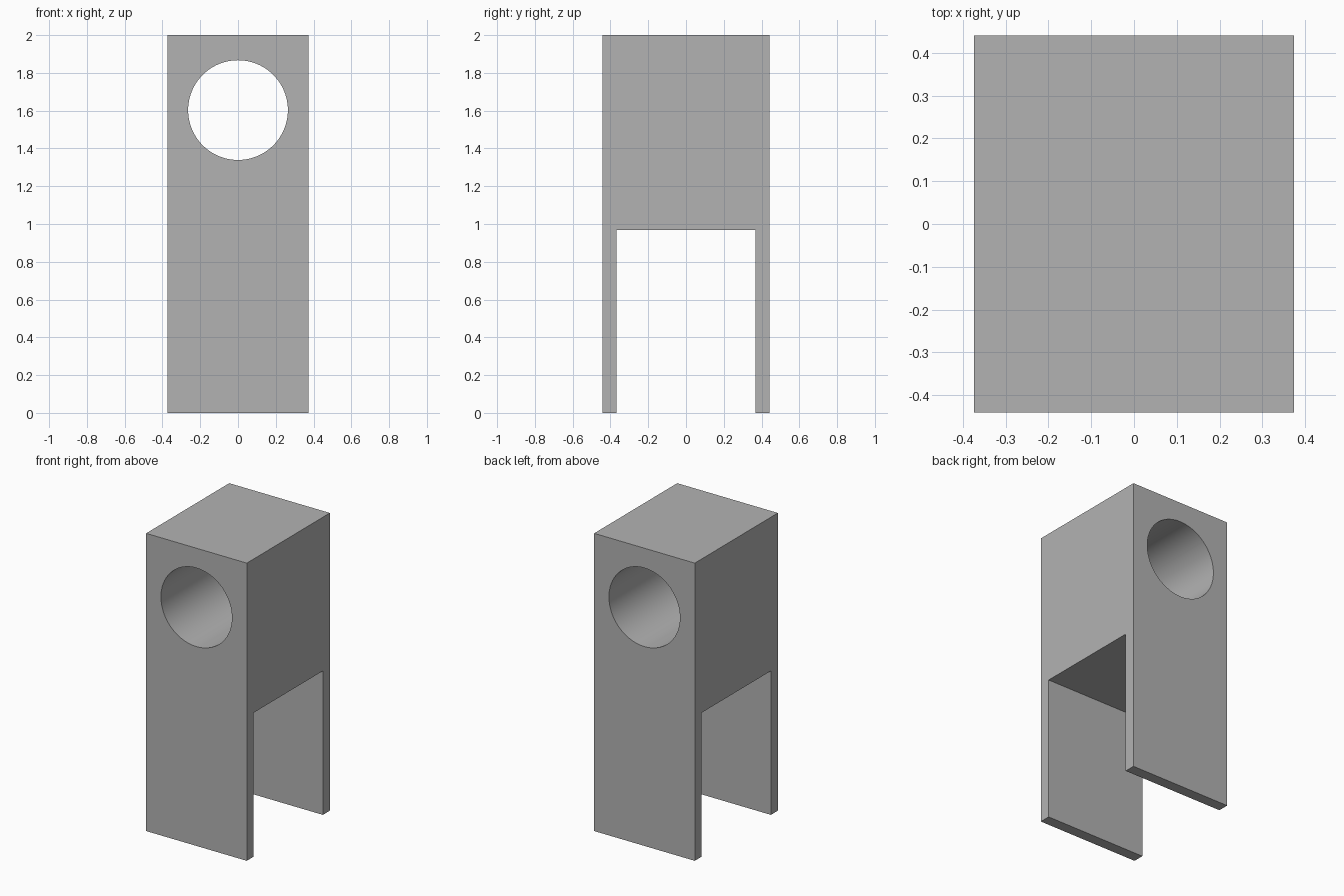
import bpy
import bmesh
import math

default = bpy.data.objects.get("Cube")
if default:
    bpy.data.objects.remove(default, do_unlink=True)

HALF_X, HALF_Y, HEIGHT = 0.374, 0.441, 2.0
SLOT_Y, SLOT_Z = 0.367, 0.967
BORE_Z, BORE_R = 1.603, 0.264

grey = bpy.data.materials.new("plain grey")
grey.use_nodes = True
colour = (0.45, 0.45, 0.45, 1)
grey.diffuse_color = colour
grey.node_tree.nodes["Principled BSDF"].inputs["Base Color"].default_value = colour

# Clevis body: fork-shaped side profile extruded across the width
half = [(HALF_Y, HEIGHT), (HALF_Y, 0), (SLOT_Y, 0), (SLOT_Y, SLOT_Z)]
profile = half + [(-y, z) for y, z in reversed(half)]
bm = bmesh.new()
face = bm.faces.new([bm.verts.new((-HALF_X, y, z)) for y, z in profile])
extruded = bmesh.ops.extrude_face_region(bm, geom=[face])["geom"]
bmesh.ops.translate(bm, vec=(2 * HALF_X, 0, 0),
                    verts=[g for g in extruded if isinstance(g, bmesh.types.BMVert)])
bmesh.ops.recalc_face_normals(bm, faces=bm.faces)
mesh = bpy.data.meshes.new("fork_block")
bm.to_mesh(mesh)
bm.free()
mesh.materials.append(grey)
block = bpy.data.objects.new("fork_block", mesh)
bpy.context.collection.objects.link(block)

# Round bore from front to back
bpy.ops.mesh.primitive_cylinder_add(vertices=96, radius=BORE_R, depth=3 * HALF_Y,
                                    location=(0, 0, BORE_Z), rotation=(math.pi / 2, 0, 0))
cutter = bpy.context.object
cutter.name = "bore_cutter"
cutter.hide_render = True
cutter.data.materials.append(grey)

bore = block.modifiers.new("bore", 'BOOLEAN')
bore.operation = 'DIFFERENCE'
bore.solver = 'EXACT'
bore.object = cutter

bpy.ops.object.select_all(action='DESELECT')
block.select_set(True)
bpy.context.view_layer.objects.active = block
bpy.ops.object.modifier_apply(modifier=bore.name)
bpy.data.objects.remove(cutter, do_unlink=True)

# Smooth bore wall, crisp block edges
bpy.ops.object.shade_smooth_by_angle(angle=math.radians(30))
